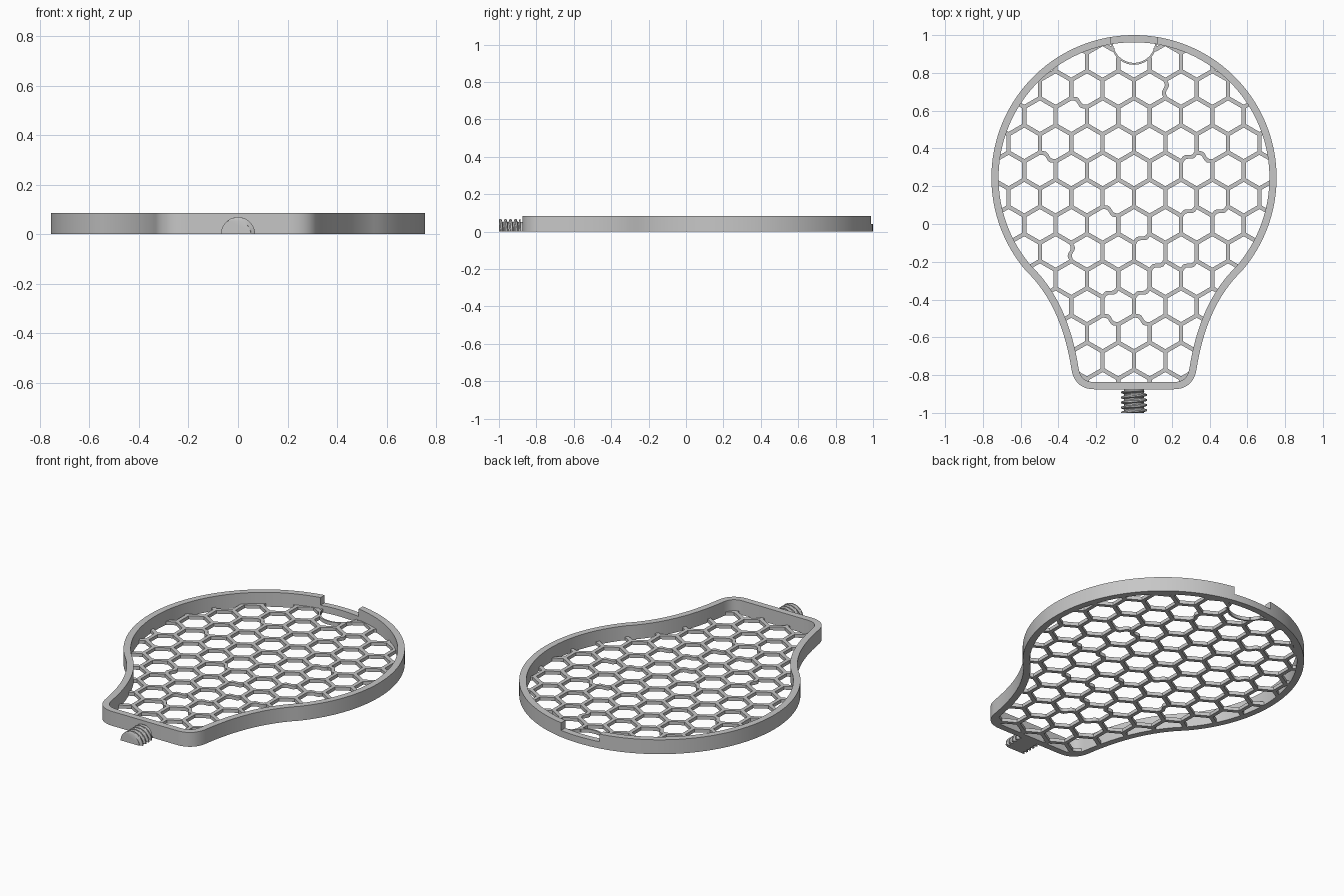
import bpy, bmesh, math
from mathutils import Vector

if "Cube" in bpy.data.objects:
    bpy.data.objects.remove(bpy.data.objects["Cube"])

HEIGHT, WALL, MESH_H = 0.085, 0.038, 0.02
CENTER_Y, RADIUS = 0.245, 0.755
PITCH, BAR = 0.166, 0.022
HOLE, HOLE_R = Vector((0, 0.965)), 0.122

gray = bpy.data.materials.new("plain gray")
gray.use_nodes = True
gray.diffuse_color = (0.57, 0.57, 0.57, 1)
gray.node_tree.nodes["Principled BSDF"].inputs["Base Color"].default_value = gray.diffuse_color


def finish(name, bm):
    bmesh.ops.remove_doubles(bm, verts=bm.verts, dist=0.0002)
    bmesh.ops.recalc_face_normals(bm, faces=bm.faces)
    mesh = bpy.data.meshes.new(name)
    bm.to_mesh(mesh)
    bm.free()
    mesh.materials.append(gray)
    ob = bpy.data.objects.new(name, mesh)
    bpy.context.collection.objects.link(ob)
    bpy.ops.object.select_all(action='DESELECT')
    ob.select_set(True)
    bpy.context.view_layer.objects.active = ob
    return ob


def smooth():
    bpy.ops.object.shade_smooth_by_angle(angle=math.radians(30))


def bezier(a, b, c, d, n):
    pts = []
    for i in range(1, n + 1):
        t = i / n
        u = 1 - t
        pts.append(Vector(a) * u**3 + Vector(b) * 3*u*u*t + Vector(c) * 3*u*t*t + Vector(d) * t**3)
    return pts


# Outline: round head, flared neck, rounded foot; right half then mirrored
half = []
for i in range(49):
    a = math.radians(90 - 131 * i / 48)
    half.append(Vector((RADIUS * math.cos(a), CENTER_Y + RADIUS * math.sin(a))))
half += bezier(half[-1], (0.447, -0.367), (0.366, -0.54), (0.33, -0.775), 16)
half += bezier(half[-1], (0.318, -0.84), (0.275, -0.875), (0.21, -0.875), 10)
outline = half + [Vector((-p.x, p.y)) for p in reversed(half[1:])]


def inset(dist):
    out, n = [], len(outline)
    for i, p in enumerate(outline):
        d = (outline[(i + 1) % n] - outline[i - 1]).normalized()
        out.append(p + Vector((d.y, -d.x)) * dist)
    return out


# Rim wall
def loop_wall(bm, outer, inner, height, closed=True):
    rows = [[bm.verts.new((p.x, p.y, z)) for p in pts]
            for pts, z in ((outer, 0), (outer, height), (inner, height), (inner, 0))]
    n = len(outer)
    for k in range(4):
        a, b = rows[k], rows[(k + 1) % 4]
        for i in range(n if closed else n - 1):
            j = (i + 1) % n
            bm.faces.new((a[i], a[j], b[j], b[i]))
    if not closed:
        for e in (0, -1):
            bm.faces.new([r[e] for r in rows])


bm = bmesh.new()
loop_wall(bm, outline, inset(WALL), HEIGHT)
rim = finish("rim", bm)

# Notch in the rim above the finger hole
bm = bmesh.new()
bmesh.ops.create_cube(bm, size=1)
bmesh.ops.scale(bm, vec=(0.25, 0.3, 0.2), verts=bm.verts)
bmesh.ops.translate(bm, vec=(0, 1.0, 0.14), verts=bm.verts)
cutter = finish("notch_cutter", bm)
cutter.hide_render = True
bpy.context.view_layer.objects.active = rim
mod = rim.modifiers.new("notch", 'BOOLEAN')
mod.operation, mod.solver, mod.object = 'DIFFERENCE', 'EXACT', cutter
bpy.ops.object.modifier_apply(modifier="notch")
bpy.data.objects.remove(cutter)
rim.select_set(True)
smooth()

# Finger hole edge: thin half ring
bm = bmesh.new()
arcs = [[HOLE + Vector((math.cos(a), math.sin(a))) * r
         for a in (math.pi * (1 + i / 32) for i in range(33))] for r in (HOLE_R, HOLE_R - 0.01)]
loop_wall(bm, arcs[0], arcs[1], MESH_H, closed=False)
finish("finger_hole_edge", bm)
smooth()

# Honeycomb floor
border = inset(WALL * 0.6)


def inside(p):
    if (p - HOLE).length < HOLE_R - 0.006:
        return False
    hit = False
    for i, b in enumerate(border):
        a = border[i - 1]
        if (a.y > p.y) != (b.y > p.y) and p.x < a.x + (b.x - a.x) * (p.y - a.y) / (b.y - a.y):
            hit = not hit
    return hit


def longest_run(a, b, steps=40):
    best, start = (0, 0), None
    for i in range(steps + 2):
        ok = i <= steps and inside(a.lerp(b, i / steps))
        if ok and start is None:
            start = i
        if not ok and start is not None:
            if i - 1 - start > best[1] - best[0]:
                best = (start, i - 1)
            start = None
    return best[0] / steps, best[1] / steps


def add_bar(bm, a, b, wavy):
    t0, t1 = longest_run(a, b)
    if t1 <= t0:
        return
    d = (b - a).normalized()
    side = Vector((-d.y, d.x))
    tip = BAR / (2 * math.sqrt(3)) / (b - a).length
    s0 = tip if t0 == 0 else t0
    s1 = 1 - tip if t1 == 1 else t1
    if s1 <= s0:
        return
    n = 14 if wavy else 1
    mid = []
    for i in range(n + 1):
        t = s0 + (s1 - s0) * i / n
        mid.append(a.lerp(b, t) + side * (0.008 * math.sin(2 * math.pi * i / n) if wavy else 0))
    left = [p + side * BAR / 2 for p in mid]
    right = [p - side * BAR / 2 for p in mid]
    ring = right + ([b] if t1 == 1 else []) + left[::-1] + ([a] if t0 == 0 else [])
    low, top = [[bm.verts.new((p.x, p.y, z)) for p in ring] for z in (0, MESH_H)]
    bm.faces.new(top)
    bm.faces.new(low[::-1])
    for i, p in enumerate(ring):
        j = (i + 1) % len(ring)
        # ends that meet at a joint stay open so neighbouring bars merge
        if any(q is a or q is b for q in (p, ring[j])):
            continue
        bm.faces.new((low[i], low[j], top[j], top[i]))


# Wavy bars, by quarter-pitch column and row
wavy_bars = {(4, 6), (-8, 0), (-7, 5.5), (-11, 3.5), (7, 3.5), (9, 3.5), (-3, 1.5), (7, 1.5),
             (11, 1.5), (1, 0.5), (3, -0.5), (7, -0.5), (-3, -1.5), (1, -1.5), (-3, -2.5), (1, -2.5)}
bm = bmesh.new()
edge = PITCH / math.sqrt(3)
for row in range(-6, 9):
    y = -0.148 + row * edge * 1.5
    for col in range(-6, 7):
        x = (col + (row % 2) / 2) * PITCH
        top = Vector((x, y + edge / 2))
        ends = [(Vector((x, y - edge / 2)), 0, row)]
        ends += [(Vector((x + s * PITCH / 2, y + edge)), s, row + 0.5) for s in (-1, 1)]
        for end, s, r in ends:
            key = (round(x / PITCH * 4) + s, r)
            add_bar(bm, top, end, key in wavy_bars)
finish("honeycomb_floor", bm)
smooth()

# Half-round threaded stud at the foot
bm = bmesh.new()
CORE, CREST, LEAD = 0.052, 0.069, 0.027
rows = []
for i in range(66):
    y = -0.86 - 0.14 * i / 65
    row = []
    for k in range(25):
        a = math.pi * k / 24
        f = (y / LEAD + a / (2 * math.pi)) % 1
        lift = min(1, max(0, (0.36 - abs(f - 0.5)) / 0.2)) if y < -0.885 else 0
        r = CORE + (CREST - CORE) * lift
        row.append(bm.verts.new((r * math.cos(a), y, r * math.sin(a))))
    rows.append(row)
for a, b in zip(rows, rows[1:]):
    for k in range(25):
        j = (k + 1) % 25
        bm.faces.new((a[k], a[j], b[j], b[k]))
bm.faces.new(rows[0])
bm.faces.new(rows[-1])
finish("threaded_stud", bm)
smooth()
